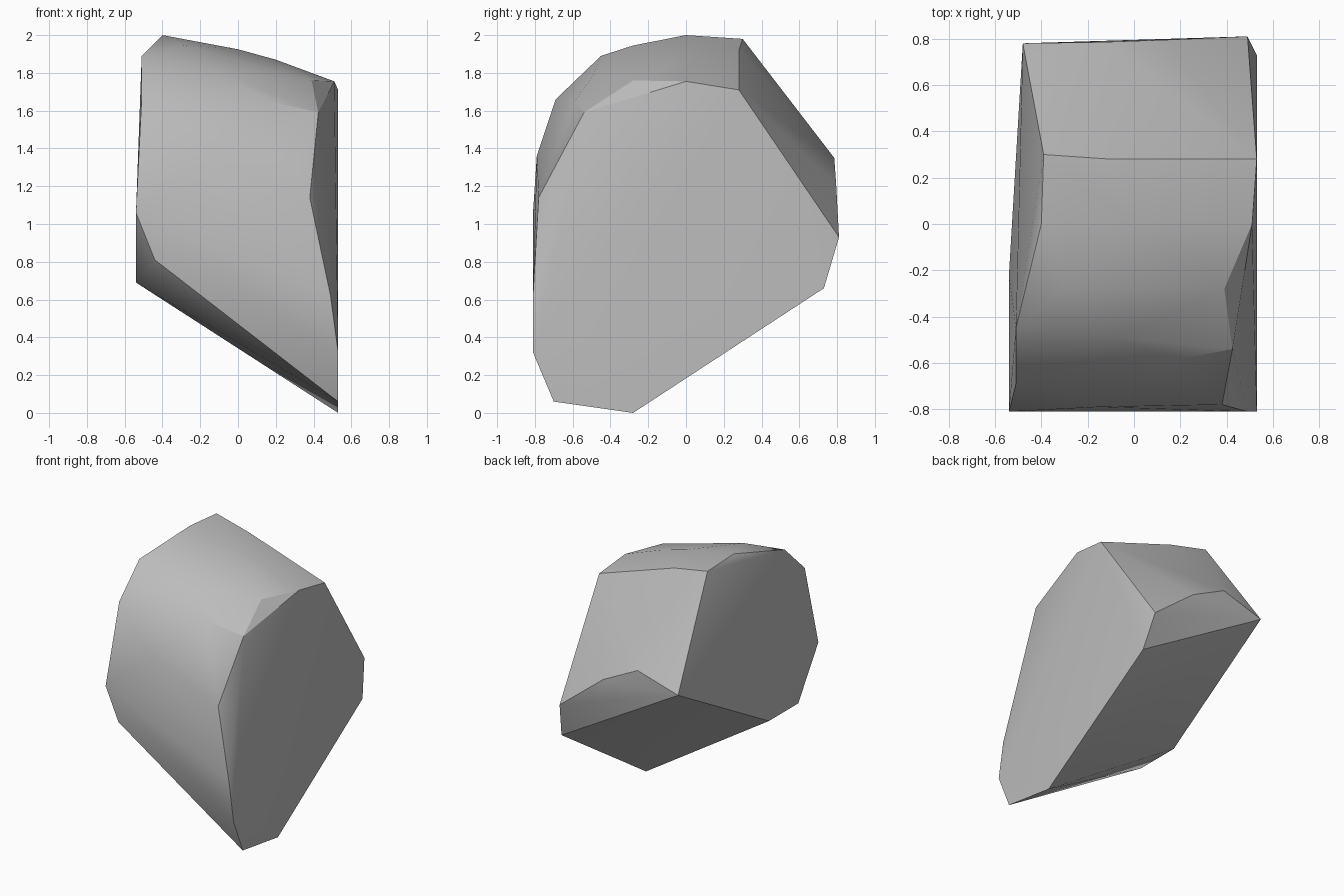
import bpy
import bmesh
from math import radians

default_cube = bpy.data.objects.get("Cube")
if default_cube:
    bpy.data.objects.remove(default_cube, do_unlink=True)


def make_material(name, colour):
    material = bpy.data.materials.new(name)
    material.use_nodes = True
    material.diffuse_color = colour
    shader = material.node_tree.nodes["Principled BSDF"]
    shader.inputs["Base Color"].default_value = colour
    shader.inputs["Roughness"].default_value = 0.9
    return material


# Corner points of the chipped boulder, grouped by the facet they outline
flat_side = [
    (.53, -.28, 0), (.53, .73, .66), (.49, .81, .93), (.53, .28, 1.71),
    (.51, 0, 1.755), (.39, -.28, 1.76), (.425, -.54, 1.59),
    (.38, -.78, 1.14), (.49, -.81, .62), (.53, -.81, .32), (.53, -.7, .06),
]
rounded_side = [
    (-.39, .3, 1.98), (-.4, 0, 2), (-.51, -.45, 1.89), (-.51, -.69, 1.66),
    (-.54, -.81, 1.06), (-.54, -.57, .69), (-.54, -.22, .69), (-.48, .78, 1.25),
]
crown = [(-.1, .28, 1.92), (0, 0, 1.925), (.2, 0, 1.87), (-.29, -.28, 1.945)]
front_bulge = [(-.07, -.49, 1.79), (.16, -.59, 1.65), (-.15, -.79, 1.36), (-.44, -.8, .81)]
back_ridge = [(-.145, .785, 1.35), (.137, .795, 1.21)]


def build_rock(name, points, material):
    """Wrap the points in a convex skin and merge nearly flat triangles."""
    bm = bmesh.new()
    for point in points:
        bm.verts.new(point)
    hull = bmesh.ops.convex_hull(bm, input=bm.verts[:])
    loose = [v for v in hull["geom_interior"] if isinstance(v, bmesh.types.BMVert)]
    bmesh.ops.delete(bm, geom=loose, context="VERTS")
    bmesh.ops.dissolve_limit(bm, angle_limit=radians(1), verts=bm.verts[:], edges=bm.edges[:])
    bmesh.ops.recalc_face_normals(bm, faces=bm.faces[:])
    mesh = bpy.data.meshes.new(name)
    bm.to_mesh(mesh)
    bm.free()
    mesh.materials.append(material)
    rock = bpy.data.objects.new(name, mesh)
    bpy.context.collection.objects.link(rock)
    return rock


stone = make_material("stone_grey", (.5, .5, .5, 1))
rock = build_rock("rock", flat_side + rounded_side + crown + front_bulge + back_ridge, stone)

# Soft shading across the worn faces, crisp at the broken edges
bpy.ops.object.select_all(action="DESELECT")
rock.select_set(True)
bpy.context.view_layer.objects.active = rock
bpy.ops.object.shade_smooth_by_angle(angle=radians(30))
